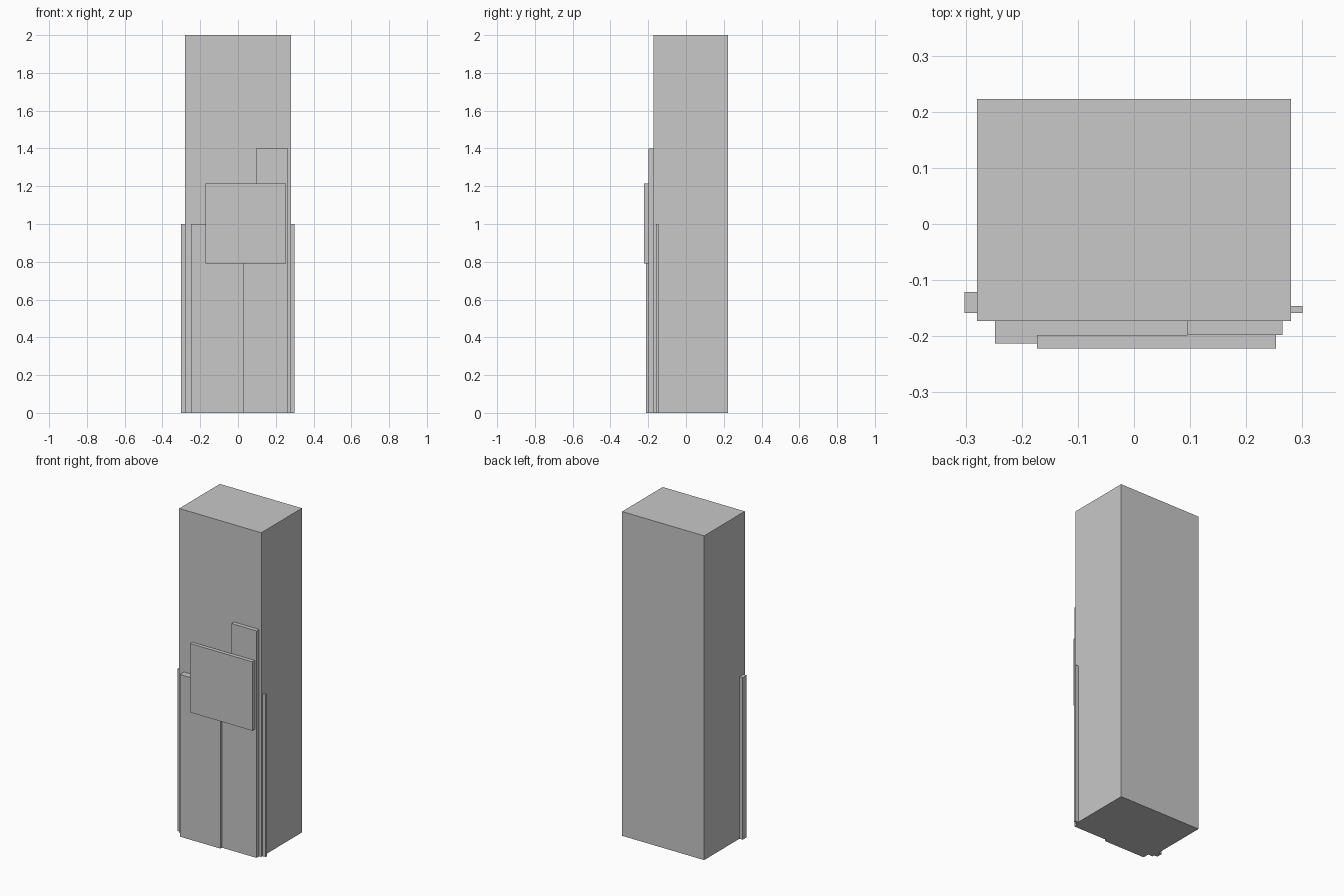
import bpy

cube = bpy.data.objects.get("Cube")
if cube:
    bpy.data.objects.remove(cube, do_unlink=True)

# Single flat grey
GREY = (0.58, 0.58, 0.58, 1)
grey = bpy.data.materials.new("light_grey")
grey.use_nodes = True
grey.diffuse_color = GREY
grey.node_tree.nodes["Principled BSDF"].inputs["Base Color"].default_value = GREY


def box(name, x, y, z):
    """Box spanning the given (low, high) range on each axis."""
    spans = (x, y, z)
    bpy.ops.mesh.primitive_cube_add(size=1, location=[(a + b) / 2 for a, b in spans])
    ob = bpy.context.object
    ob.name = name
    ob.scale = [b - a for a, b in spans]
    bpy.ops.object.transform_apply(location=False, rotation=False, scale=True)
    ob.data.materials.append(grey)
    return ob


FRONT = -0.173   # front plane of the main block
BACK = -0.198    # plane the front plate rests on

# Main block
box("main_block", (-0.28, 0.28), (FRONT, 0.223), (0, 2))

# Layered panels on the front
box("right_lower_panel", (-0.248, 0.03), (-0.213, FRONT), (0, 1))
box("left_lower_panel", (0.03, 0.265), (BACK, FRONT), (0, 1))
box("left_upper_panel", (0.095, 0.265), (BACK, FRONT), (1, 1.4))
box("front_plate", (-0.173, 0.253), (-0.222, BACK), (0.79, 1.215))

# Thin upright strips on the sides
box("right_side_strip", (-0.302, -0.28), (-0.159, -0.121), (0, 1))
box("left_side_strip", (0.28, 0.3), (-0.159, -0.146), (0, 1))
